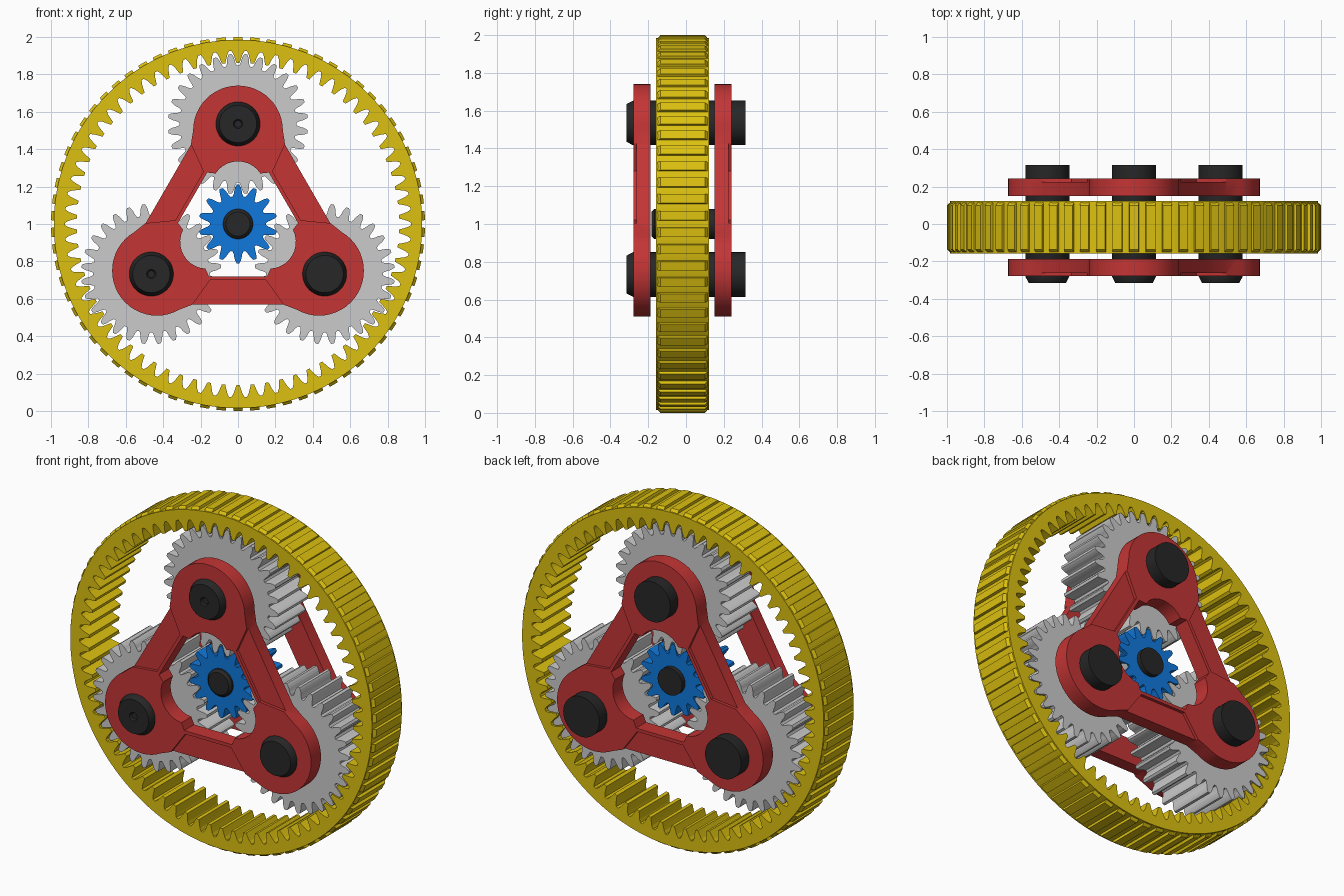
import bpy, bmesh
from math import pi, sin, cos, radians

if "Cube" in bpy.data.objects:
    bpy.data.objects.remove(bpy.data.objects["Cube"])

CZ = 1.0                 # height of the ring axis
ORBIT = 0.535            # planet centre distance
Y0, Y1 = -0.158, 0.122   # gear width


def material(name, rgb):
    m = bpy.data.materials.new(name)
    m.diffuse_color = (*rgb, 1)
    m.use_nodes = True
    m.node_tree.nodes["Principled BSDF"].inputs["Base Color"].default_value = m.diffuse_color
    return m


RED = material("red", (0.55, 0.035, 0.035))
YELLOW = material("yellow", (0.72, 0.53, 0.005))
BLUE = material("blue", (0.005, 0.19, 0.72))
BLACK = material("black", (0.02, 0.02, 0.02))


def finish(bm, name, mat, smooth=False):
    bmesh.ops.recalc_face_normals(bm, faces=bm.faces)
    me = bpy.data.meshes.new(name)
    bm.to_mesh(me)
    bm.free()
    ob = bpy.data.objects.new(name, me)
    bpy.context.collection.objects.link(ob)
    if mat:
        me.materials.append(mat)
    if smooth:
        bpy.context.view_layer.objects.active = ob
        ob.select_set(True)
        bpy.ops.object.shade_smooth_by_angle(angle=radians(30))
        ob.select_set(False)
    return ob


def prism(name, loops, y0, y1, mat=None):
    """Extrude x-z outlines (first outer, then holes) along y."""
    bm = bmesh.new()
    edges = []
    for pts in loops:
        vs = [bm.verts.new((x, y0, z)) for x, z in pts]
        edges += [bm.edges.new((vs[i - 1], vs[i])) for i in range(len(vs))]
    bmesh.ops.triangle_fill(bm, edges=edges, use_beauty=True)
    ext = bmesh.ops.extrude_face_region(bm, geom=bm.faces[:])
    for v in ext["geom"]:
        if isinstance(v, bmesh.types.BMVert):
            v.co.y = y1
    bmesh.ops.recalc_face_normals(bm, faces=bm.faces)
    bmesh.ops.dissolve_limit(bm, angle_limit=0.001, verts=bm.verts, edges=bm.edges)
    return finish(bm, name, mat)


def lathe(name, profile, cx, cz, mat, n=48):
    """Solid of revolution about a y axis; profile is (radius, y)."""
    bm = bmesh.new()
    rings = [[bm.verts.new((cx + r * cos(2 * pi * k / n), y, cz + r * sin(2 * pi * k / n)))
              for k in range(n)] for r, y in profile]
    for a, b in zip(rings, rings[1:]):
        for k in range(n):
            bm.faces.new((a[k - 1], a[k], b[k], b[k - 1]))
    bm.faces.new(rings[0])
    bm.faces.new(rings[-1])
    return finish(bm, name, mat, True)


def polar(cx, cz, r, a):
    return cx + r * cos(a), cz + r * sin(a)


def teeth(n, tooth, phase, cx=0, cz=CZ):
    """Repeat a tooth profile of (pitch fraction, radius) n times."""
    p = 2 * pi / n
    return [polar(cx, cz, r, phase + (k + f) * p) for k in range(n) for f, r in tooth]


def sym(half):
    return [(-f, r) for f, r in half] + [(f, r) for f, r in reversed(half)]


# Sun gear and its shaft
sun_tooth = sym([(0.42, 0.150), (0.31, 0.163), (0.24, 0.180), (0.17, 0.197), (0.08, 0.210)])
prism("sun_gear", [teeth(14, sun_tooth, pi / 2)], Y0, Y1, BLUE)
lathe("sun_shaft", [(0.065, -0.182), (0.08, -0.168), (0.08, 0.15)], 0, CZ, BLACK)

# Planet gears and pins
planet_tooth = sym([(0.40, 0.313), (0.30, 0.330), (0.24, 0.350), (0.17, 0.364), (0.09, 0.375)])
for i, part in enumerate(("top", "left", "right")):
    a = pi / 2 + i * 2 * pi / 3
    cx, cz = polar(0, CZ, ORBIT, a)
    offset = (a - pi / 2) / (2 * pi / 14)
    phase = a + pi + (offset + 0.5) * 2 * pi / 28
    prism("planet_gear_" + part, [teeth(28, planet_tooth, phase, cx, cz)], Y0, Y1)
    prof = [(0.1, -0.315), (0.118, -0.28), (0.118, 0.315)]
    if part != "right":      # small centre dimple
        prof = [(0.018, -0.305), (0.025, -0.315)] + prof
    lathe("pin_" + part, prof, cx, cz, BLACK)

# Ring gear with internal teeth
N = 70
ring_tooth = sym([(0.42, 0.925), (0.30, 0.908), (0.22, 0.888), (0.12, 0.862)])
circle = [polar(0, CZ, 0.985, 2 * pi * k / 140) for k in range(140)]
prism("ring_gear", [circle, teeth(N, ring_tooth, pi / 2)], Y0, Y1, YELLOW)

# Grip ridges round the ring, tapered at both ends
bm = bmesh.new()
for k in range(N):
    a, w, t = pi / 2 + 2 * pi * k / N, 0.3 * 2 * pi / N, 0.022
    rows = []
    for r, d, s in ((0.978, 0.002, 1.0), (1.0, t, 0.9)):
        row = []
        for da, y in ((-w * s, Y0 + d), (w * s, Y0 + d), (w * s, Y1 - d), (-w * s, Y1 - d)):
            x, z = polar(0, CZ, r, a + da)
            row.append(bm.verts.new((x, y, z)))
        rows.append(row)
    lo, hi = rows
    bm.faces.new(hi)
    bm.faces.new(lo[::-1])
    for j in range(4):
        bm.faces.new((lo[j - 1], lo[j], hi[j], hi[j - 1]))
finish(bm, "ring_grip_ridges", YELLOW)


# Carrier plates: rounded lobes, straight bars with recessed panels
def turned(pts, k):
    c, s = cos(-2 * pi * k / 3), sin(-2 * pi * k / 3)
    return [(x * c - z * s, CZ + x * s + z * c) for x, z in pts]


lobe = [(-0.252, 0.423)]
lobe += [polar(0, 0.5, 0.24, pi - pi * k / 24) for k in range(25)]
lobe += [(0.252, 0.423)]
notch = [(-0.165, 0.275), (-0.12, 0.27)]
notch += [polar(0, 0.192, 0.143, radians(147 - 114 * k / 10)) for k in range(11)]
notch += [(0.12, 0.27), (0.165, 0.275)]
panel = [(-0.243, -0.45), (-0.243, -0.43), (-0.15, -0.30), (0.15, -0.30), (0.243, -0.43), (0.243, -0.45)]
outer = [p for k in range(3) for p in turned(lobe, k)]
inner = [p for k in range(3) for p in turned(notch, k)]

for name, y0, y1, face in (("carrier_front", -0.279, -0.187, -0.279), ("carrier_back", 0.15, 0.242, 0.242)):
    plate = prism(name, [outer, inner], y0, y1, RED)
    for k in range(3):
        cutter = prism("panel_cutter", [turned(panel, k)], face - 0.018, face + 0.018)
        cutter.hide_render = True
        mod = plate.modifiers.new("recess", "BOOLEAN")
        mod.operation, mod.solver, mod.object = "DIFFERENCE", "EXACT", cutter
        bpy.context.view_layer.objects.active = plate
        bpy.ops.object.modifier_apply(modifier=mod.name)
        bpy.data.objects.remove(cutter)
    plate.select_set(True)
    bpy.ops.object.shade_smooth_by_angle(angle=radians(25))
    plate.select_set(False)
